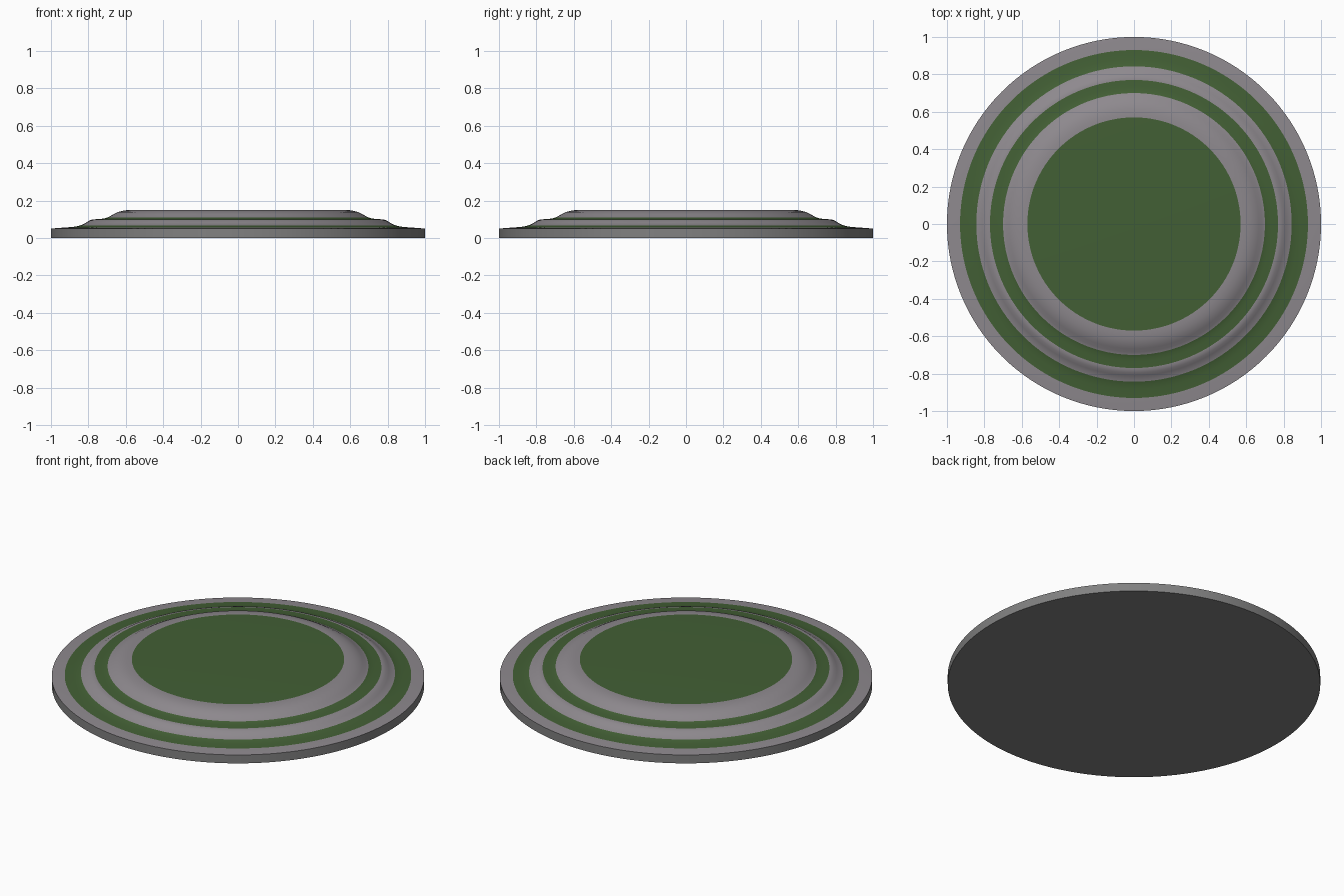
import bpy, bmesh, math

if "Cube" in bpy.data.objects:
    bpy.data.objects.remove(bpy.data.objects["Cube"])

def material(name, rgb):
    m = bpy.data.materials.new(name)
    m.diffuse_color = (*rgb, 1)
    m.use_nodes = True
    m.node_tree.nodes["Principled BSDF"].inputs["Base Color"].default_value = m.diffuse_color
    return m

grey = material("stone_grey", (0.27, 0.25, 0.27))
green = material("grass_green", (0.055, 0.115, 0.035))
base = material("base_grey", (0.22, 0.22, 0.22))

# Profile (radius, height, material of the band leading to this point)
profile = [
    (1.00, 0.00, 2), (1.00, 0.05, 2),
    (0.97, 0.053, 0), (0.93, 0.056, 0),
    (0.885, 0.059, 1), (0.86, 0.063, 1), (0.843, 0.068, 1),
    (0.825, 0.075, 0), (0.81, 0.084, 0), (0.795, 0.094, 0), (0.78, 0.099, 0), (0.77, 0.100, 0),
    (0.735, 0.102, 1), (0.715, 0.105, 1), (0.70, 0.109, 1),
    (0.685, 0.116, 0), (0.667, 0.127, 0), (0.645, 0.138, 0), (0.62, 0.145, 0),
    (0.595, 0.149, 0), (0.57, 0.150, 0),
]
SEG = 128

# Stepped mound: revolve the profile
bm = bmesh.new()
rings = [[bm.verts.new((r * math.cos(2 * math.pi * i / SEG),
                        r * math.sin(2 * math.pi * i / SEG), z))
          for i in range(SEG)] for r, z, _ in profile]
for k in range(1, len(rings)):
    a, b = rings[k - 1], rings[k]
    for i in range(SEG):
        j = (i + 1) % SEG
        f = bm.faces.new((a[i], a[j], b[j], b[i]))
        f.material_index = profile[k][2]

# Flat green top and flat underside
bm.faces.new(rings[-1]).material_index = 1
bm.faces.new(list(reversed(rings[0]))).material_index = 2

mesh = bpy.data.meshes.new("stepped_mound")
bm.to_mesh(mesh)
bm.free()
for m in (grey, green, base):
    mesh.materials.append(m)
mound = bpy.data.objects.new("stepped_mound", mesh)
bpy.context.collection.objects.link(mound)
bpy.context.view_layer.objects.active = mound
mound.select_set(True)
bpy.ops.object.shade_smooth_by_angle(angle=math.radians(40))
